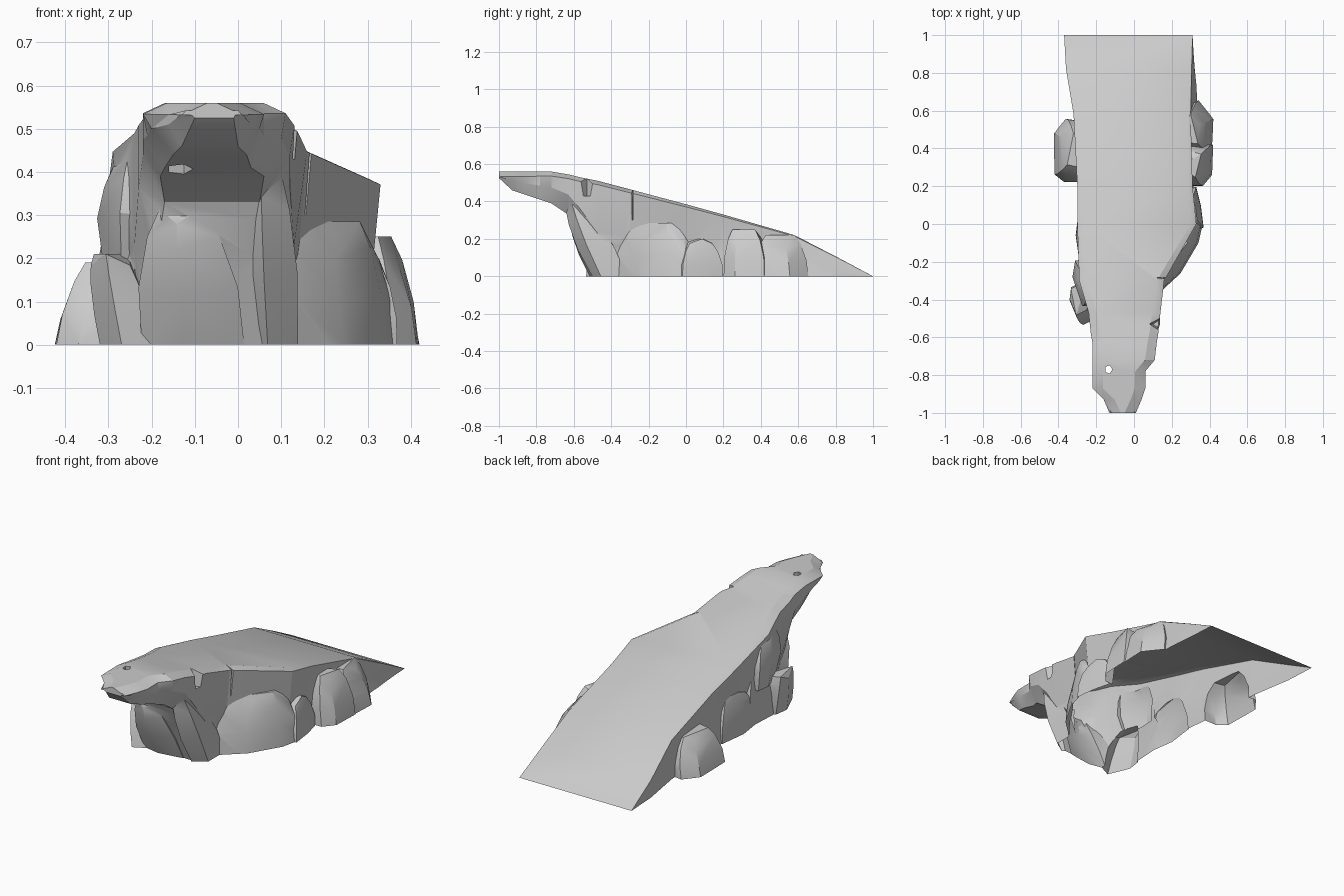
import bpy
import bmesh
import math
from mathutils import Vector

cube = bpy.data.objects.get("Cube")
if cube:
    bpy.data.objects.remove(cube, do_unlink=True)

SUNK = -0.05  # everything starts below ground and is trimmed at the end

stone = bpy.data.materials.new("grey stone")
stone.use_nodes = True
stone.diffuse_color = (0.6, 0.6, 0.6, 1)
stone.node_tree.nodes["Principled BSDF"].inputs["Base Color"].default_value = (0.6, 0.6, 0.6, 1)


def make_object(name, bm):
    bmesh.ops.remove_doubles(bm, verts=bm.verts[:], dist=0.0005)
    bmesh.ops.triangulate(bm, faces=bm.faces[:])
    bmesh.ops.recalc_face_normals(bm, faces=bm.faces[:])
    mesh = bpy.data.meshes.new(name)
    bm.to_mesh(mesh)
    bm.free()
    mesh.materials.append(stone)
    obj = bpy.data.objects.new(name, mesh)
    bpy.context.collection.objects.link(obj)
    return obj


def loft(name, rings):
    """Closed skin through rings of equal point count."""
    bm = bmesh.new()
    loops = [[bm.verts.new(p) for p in ring] for ring in rings]
    count = len(loops[0])
    for near, far in zip(loops, loops[1:]):
        for i in range(count):
            j = (i + 1) % count
            bm.faces.new((near[i], near[j], far[j], far[i]))
    bm.faces.new(loops[0])
    bm.faces.new(loops[-1])
    return make_object(name, bm)


def rock(name, outline, top, base=SUNK, lean=(0, 0), foot=1.0, cap=0.55):
    """Chiselled convex boulder: plan outline, sloping shoulder and smaller cap."""
    bm = bmesh.new()
    centre = sum((Vector(p) for p in outline), Vector((0, 0))) / len(outline)
    for level, scale in ((0, foot), (0.5, 0.96), (0.82, 0.5 + 0.5 * cap), (1, cap)):
        for i, p in enumerate(outline):
            q = centre + (Vector(p) - centre) * scale + Vector(lean) * level
            dip = 0.1 * (i % 2) * level * (top - base)
            bm.verts.new((q.x, q.y, base + (top - base) * level - dip))
    hull = bmesh.ops.convex_hull(bm, input=bm.verts[:])
    bmesh.ops.delete(bm, geom=list(set(
        g for g in hull["geom_interior"] + hull["geom_unused"]
        if isinstance(g, bmesh.types.BMVert))), context="VERTS")
    return make_object(name, bm)


def combine(target, tool, operation):
    mod = target.modifiers.new(operation, "BOOLEAN")
    mod.operation = operation
    mod.solver = "EXACT"
    mod.object = tool
    bpy.context.view_layer.objects.active = target
    bpy.ops.object.modifier_apply(modifier=mod.name)
    bpy.data.objects.remove(tool, do_unlink=True)


# Ramp and overhang: y, top z, top left/right x, underside z,
# waist left/right x, foot left/right x
stations = [
    (-1.0, .56, -.13, .01, .525, -.12, .0, -.1, -.01),
    (-.93, .56, -.16, .04, .46, -.16, .03, -.13, .0),
    (-.87, .56, -.22, .06, .44, -.2, .05, -.15, .02),
    (-.78, .56, -.22, .06, .41, -.21, .06, -.17, .03),
    (-.72, .56, -.22, .11, .39, -.22, .1, -.18, .06),
    (-.63, .545, -.22, .12, .33, -.22, .12, -.17, .05),
    (-.57, .53, -.23, .13, .2, -.23, .12, -.19, .04),
    (-.47, .51, -.24, .14, SUNK, -.24, .13, -.2, .06),
    (-.3, .465, -.29, .16, SUNK, -.27, .14, -.24, .14),
    (0, .385, -.3, .33, SUNK, -.26, .31, -.28, .32),
    (.2, .33, -.3, .31, SUNK, -.28, .3, -.3, .32),
    (.58, .22, -.32, .3, SUNK, -.32, .32, -.32, .35),
    (.82, .096, -.36, .305, SUNK, -.36, .32, -.36, .325),
    (1, 0, -.37, .31, SUNK, -.37, .31, -.37, .31),
]
rings = []
for y, top, xl, xr, low, ml, mr, fl, fr in stations:
    inset, drop = 0.03 * (1 - y), 0.014 * (1 - y)
    mid = low + 0.5 * (top - low)
    rings.append([(xl + inset, y, top), (xr - inset, y, top), (xr, y, top - drop),
                  (mr, y, mid), (fr, y, low), (fl, y, low),
                  (ml, y, mid), (xl, y, top - drop)])
ramp = loft("rock_ramp", rings)

# Boulders and buttresses leaning on the flanks
boulders = [
    rock("left_rear_boulder", [(-.43, .26), (-.435, .48), (-.37, .56),
                               (-.24, .54), (-.24, .22), (-.38, .22)], .19, lean=(.04, 0)),
    rock("left_front_boulder", [(-.3, -.34), (-.31, -.42), (-.26, -.54),
                                (-.18, -.5), (-.18, -.28)], .21, lean=(-.05, .02), cap=.7),
    rock("left_shelf", [(-.31, -.06), (-.29, -.2), (-.15, -.2),
                        (-.15, .14), (-.29, .1)], .22),
    rock("left_buttress", [(-.32, -.17), (-.335, -.26), (-.28, -.42),
                           (-.13, -.42), (-.13, -.14)], .43, .18, lean=(.01, -.04),
         foot=.75, cap=.65),
    rock("left_buttress_foot", [(-.29, -.14), (-.3, -.34), (-.24, -.46), (-.1, -.1)], .3),
    rock("front_right_column", [(.03, -.45), (.07, -.49), (.15, -.44),
                                (.15, -.28), (.0, -.3)], .39, lean=(-.02, -.19),
         foot=.85, cap=.6),
    rock("front_centre_ridge", [(-.22, -.47), (-.12, -.49), (.02, -.47),
                                (-.0, -.34), (-.21, -.34)], .315, lean=(-.03, -.17), cap=.4),
    rock("right_shelf", [(.13, -.38), (.25, -.27), (.35, -.1), (.375, .01),
                         (.3, .08), (.13, .05)], .285, lean=(-.03, 0), foot=.95, cap=.6),
    rock("right_flank", [(.2, -.1), (.37, -.02), (.355, .1), (.33, .2), (.2, .16)], .2),
    rock("right_rear_boulder", [(.37, .2), (.42, .26), (.425, .42),
                                (.3, .46), (.22, .3), (.28, .2)], .25, lean=(-.03, 0)),
    rock("right_end_boulder", [(.42, .38), (.43, .56), (.35, .66),
                               (.22, .62), (.22, .4)], .22, lean=(-.04, -.02)),
]
for boulder in boulders:
    combine(ramp, boulder, "UNION")


def cutter(name, outline, low, high, scale):
    mid = sum((Vector(p) for p in outline), Vector((0, 0))) / len(outline)
    upper = [mid + (Vector(p) - mid) * scale for p in outline]
    obj = loft(name, [[(x, y, low) for x, y in outline], [(x, y, high) for x, y in upper]])
    obj.hide_render = True
    return obj


# Eroded hole through the overhang and chipped notches in the right edge
hole = [(-.135 + .035 * math.cos(a * math.tau / 5), -.77 + .04 * math.sin(a * math.tau / 5))
        for a in range(5)]
cuts = [
    cutter("hole_cutter", hole, .35, .6, .5),
    cutter("right_notch_cutter", [(.1, -.53), (.2, -.6), (.2, -.47)], .43, .6, 1.5),
    cutter("right_crack_cutter", [(.13, -.285), (.25, -.3), (.25, -.28)], .3, .7, 1.3),
]
for cut in cuts:
    combine(ramp, cut, "DIFFERENCE")

# Trim flat at the ground, leaving the underside open
bm = bmesh.new()
bm.from_mesh(ramp.data)
bmesh.ops.bisect_plane(bm, geom=bm.verts[:] + bm.edges[:] + bm.faces[:], dist=0.0001,
                       plane_co=(0, 0, 0), plane_no=(0, 0, -1), clear_outer=True)
bm.to_mesh(ramp.data)
bm.free()

for obj in bpy.context.selected_objects:
    obj.select_set(False)
ramp.select_set(True)
bpy.context.view_layer.objects.active = ramp
bpy.ops.object.shade_smooth_by_angle(angle=math.radians(25))
